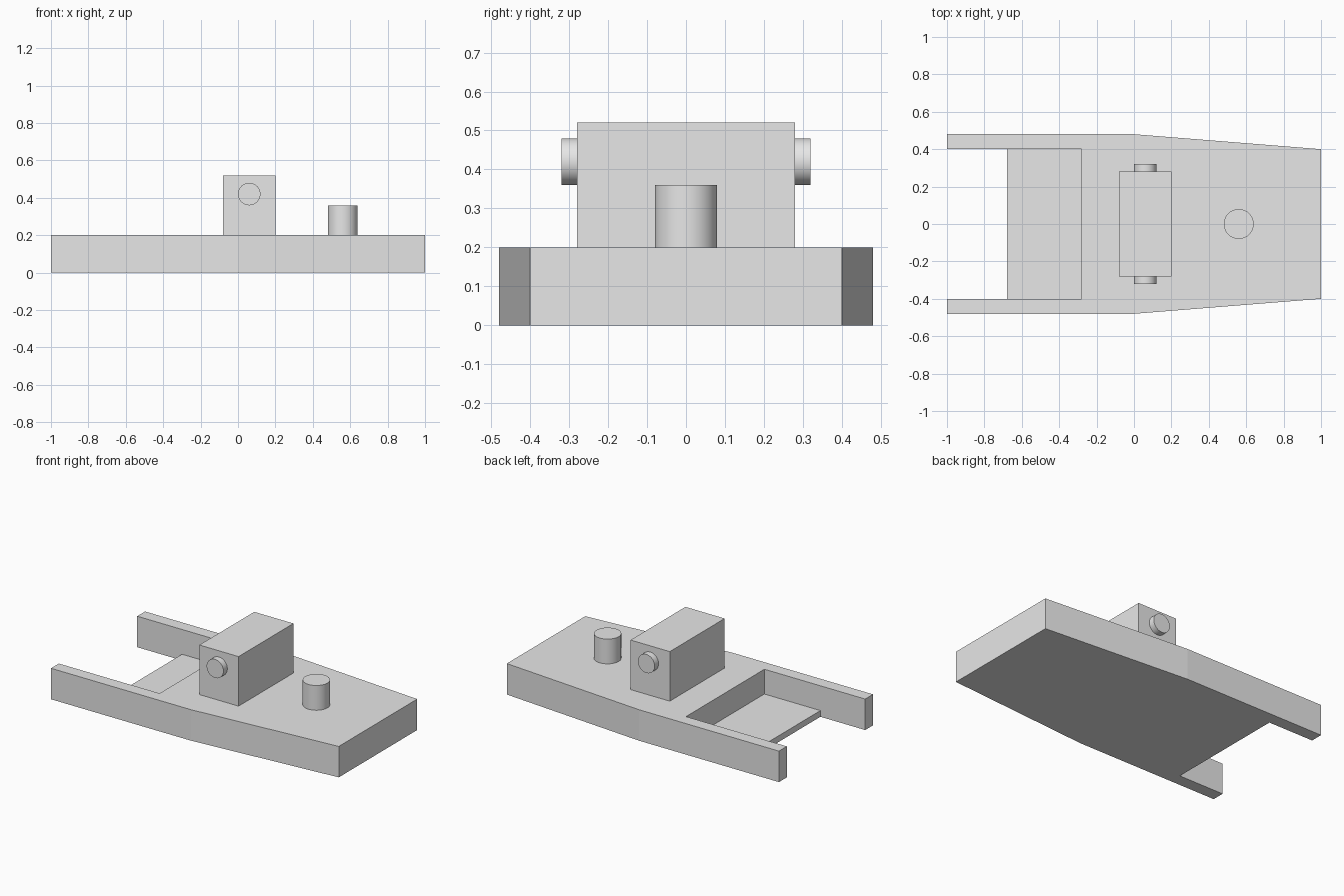
import bpy
import bmesh
from math import radians
from mathutils import Matrix, Vector

cube = bpy.data.objects.get("Cube")
if cube:
    bpy.data.objects.remove(cube, do_unlink=True)

grey = bpy.data.materials.new("light_grey")
grey.use_nodes = True
grey.diffuse_color = (0.8, 0.8, 0.8, 1)
grey.node_tree.nodes["Principled BSDF"].inputs["Base Color"].default_value = (0.8, 0.8, 0.8, 1)


def finish(name, bm):
    bmesh.ops.recalc_face_normals(bm, faces=bm.faces)
    mesh = bpy.data.meshes.new(name)
    bm.to_mesh(mesh)
    bm.free()
    mesh.materials.append(grey)
    obj = bpy.data.objects.new(name, mesh)
    bpy.context.collection.objects.link(obj)
    return obj


def prism(name, outline, bottom, top):
    """Extrude a plan outline straight up."""
    bm = bmesh.new()
    face = bm.faces.new([bm.verts.new((x, y, bottom)) for x, y in outline])
    ext = bmesh.ops.extrude_face_region(bm, geom=[face])
    verts = [g for g in ext["geom"] if isinstance(g, bmesh.types.BMVert)]
    bmesh.ops.translate(bm, verts=verts, vec=(0, 0, top - bottom))
    return finish(name, bm)


def block(name, x0, x1, half_width, bottom, top):
    w = half_width
    return prism(name, [(x0, -w), (x1, -w), (x1, w), (x0, w)], bottom, top)


def cylinder(name, start, end, radius):
    start, end = Vector(start), Vector(end)
    axis = end - start
    turn = axis.to_track_quat("Z", "Y").to_matrix().to_4x4()
    bm = bmesh.new()
    bmesh.ops.create_cone(bm, cap_ends=True, segments=48, radius1=radius, radius2=radius,
                          depth=axis.length,
                          matrix=Matrix.Translation((start + end) / 2) @ turn)
    obj = finish(name, bm)
    bpy.ops.object.select_all(action="DESELECT")
    obj.select_set(True)
    bpy.context.view_layer.objects.active = obj
    bpy.ops.object.shade_smooth_by_angle(angle=radians(30))
    return obj


# Hull with tapered bow and an open slot between two stern rails
half = [(1, 0.4), (0, 0.48), (-1, 0.48), (-1, 0.4), (-0.28, 0.4)]
prism("hull", half + [(x, -y) for x, y in reversed(half)], 0, 0.2)

# Thin floor in the forward part of the slot
block("stern_floor", -0.68, -0.28, 0.4, 0, 0.04)

# Cabin with a round boss on each side
block("cabin", -0.08, 0.2, 0.28, 0.2, 0.52)
for side, name in ((1, "back_boss"), (-1, "front_boss")):
    cylinder(name, (0.06, side * 0.28, 0.42), (0.06, side * 0.32, 0.42), 0.06)

# Upright post on the bow deck
cylinder("deck_post", (0.56, 0, 0.2), (0.56, 0, 0.36), 0.08)
